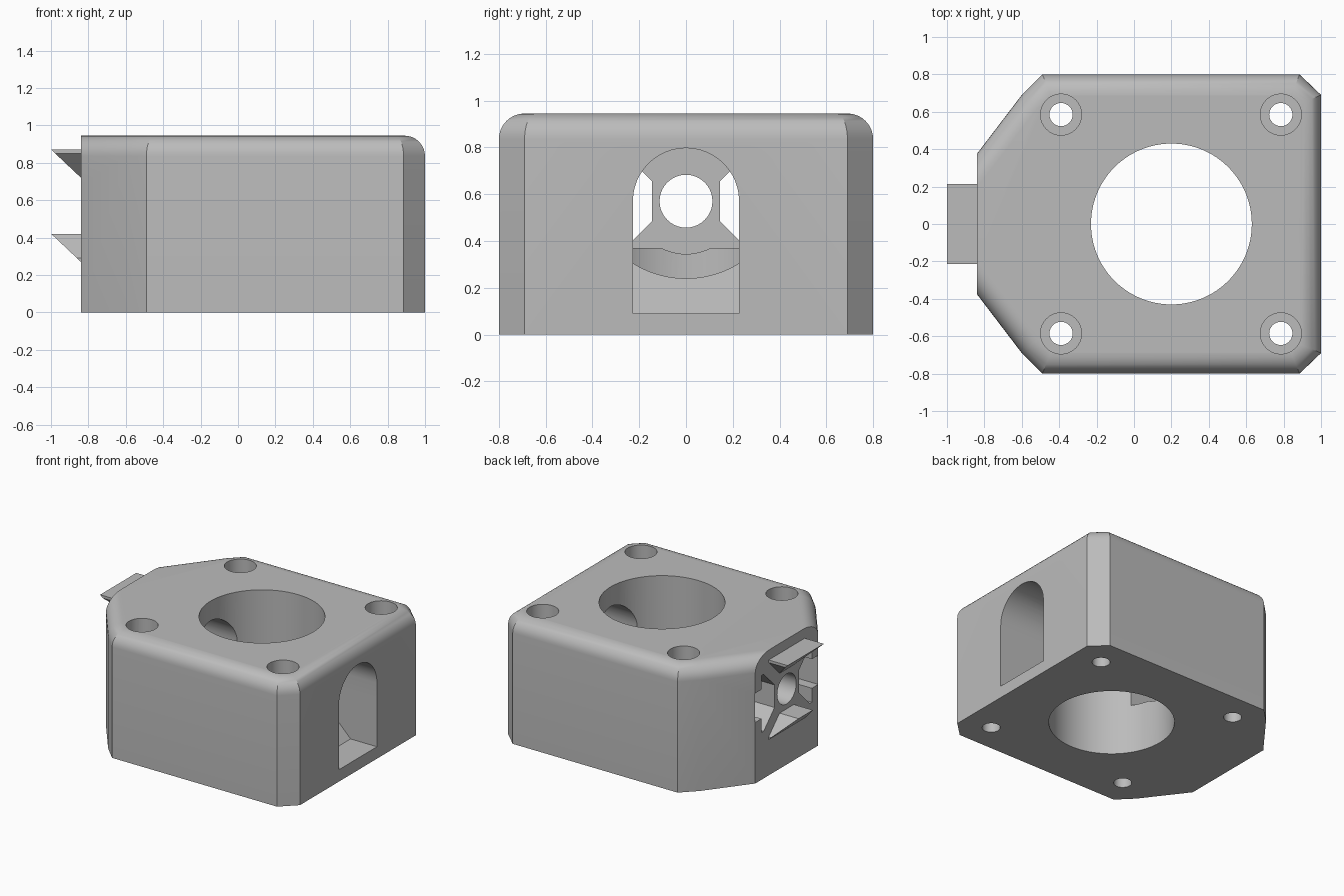
import bpy, bmesh, math
from mathutils import Matrix, Vector

if "Cube" in bpy.data.objects:
    bpy.data.objects.remove(bpy.data.objects["Cube"], do_unlink=True)

grey = bpy.data.materials.new("plain grey")
grey.use_nodes = True
colour = (0.5, 0.5, 0.5, 1)
grey.diffuse_color = colour
grey.node_tree.nodes["Principled BSDF"].inputs["Base Color"].default_value = colour

HEIGHT, MID = 0.945, 0.57      # body height, height of the cross axis
BORE_X, LEFT_X = 0.2, -0.84


def finish(name, bm):
    bmesh.ops.recalc_face_normals(bm, faces=bm.faces)
    mesh = bpy.data.meshes.new(name)
    bm.to_mesh(mesh)
    bm.free()
    mesh.materials.append(grey)
    ob = bpy.data.objects.new(name, mesh)
    bpy.context.collection.objects.link(ob)
    return ob


def extrude(points, move):
    """Prism from a flat outline of 3D points."""
    bm = bmesh.new()
    face = bm.faces.new([bm.verts.new(p) for p in points])
    out = bmesh.ops.extrude_face_region(bm, geom=[face])
    verts = [v for v in out["geom"] if isinstance(v, bmesh.types.BMVert)]
    bmesh.ops.translate(bm, verts=verts, vec=move)
    return bm


def circle(radius, count, start=0.0, sweep=math.tau):
    return [(radius * math.cos(start + sweep * i / count),
             radius * math.sin(start + sweep * i / count)) for i in range(count)]


def drill(x, y, radius, z0, z1, count=48):
    pts = [(x + a, y + b, z0) for a, b in circle(radius, count)]
    return extrude(pts, (0, 0, z1 - z0))


def along_x(outline, x0, x1):
    return extrude([(x0, y, z) for y, z in outline], (x1 - x0, 0, 0))


def arch(floor, radius=0.227):
    top = [(y, MID + z) for y, z in circle(radius, 24, 0, math.pi)]
    return top + [(-radius, MID), (-radius, floor), (radius, floor)]


def cut(ob, bm):
    cutter = finish("cutter", bm)
    cutter.hide_render = True
    mod = ob.modifiers.new("cut", "BOOLEAN")
    mod.operation, mod.solver, mod.object = "DIFFERENCE", "EXACT", cutter
    mesh = bpy.data.meshes.new_from_object(
        ob.evaluated_get(bpy.context.evaluated_depsgraph_get()))
    ob.modifiers.clear()
    ob.data = mesh
    bpy.data.objects.remove(cutter, do_unlink=True)


# Housing: chamfered outline with rounded top edges, sharp on the clip side
half = [(1, 0.69), (0.885, 0.8), (-0.49, 0.8), (-0.6, 0.69), (LEFT_X, 0.375)]
outline = half + [(x, -y) for x, y in reversed(half)]
bm = extrude([(x, y, 0) for x, y in outline], (0, 0, HEIGHT))
rim = [e for e in bm.edges
       if all(v.co.z > 0.9 for v in e.verts)
       and not all(v.co.x < LEFT_X + 0.01 for v in e.verts)]
bmesh.ops.bevel(bm, geom=rim, offset=0.11, segments=8, profile=0.5, affect="EDGES")
housing = finish("housing", bm)

# Main vertical bore
cut(housing, drill(BORE_X, 0, 0.43, -0.1, 1.1, 96))

# Screw holes with deep counterbores
for x in (-0.39, 0.785):
    for y in (-0.585, 0.585):
        cut(housing, drill(x, y, 0.062, -0.1, 1.1, 32))
        cut(housing, drill(x, y, 0.11, 0.2, 1.1, 32))

# Arched side passage: upper part, then the sloping floor below it
cut(housing, along_x(arch(0.36), BORE_X, 1.1))
slope = [(1.1, 0.09), (0.78, 0.09), (0.51, 0.36), (0.51, 0.45), (1.1, 0.45)]
cut(housing, extrude([(x, -0.227, z) for x, z in slope], (0, 0.454, 0)))

# Pocket behind the slotted wall, with a round channel through its floor
WALL_X = -0.65
cut(housing, along_x(arch(0.37), WALL_X, BORE_X))
cut(housing, along_x([(y, MID + z) for y, z in circle(0.226, 48)], WALL_X, BORE_X))

# Centre hole and the two side slots of the wall
cut(housing, along_x([(y, MID + z) for y, z in circle(0.113, 40)], -0.95, BORE_X))
slot = [(0.145, 0.085), (0.275, 0.215), (0.3, 0.215), (0.3, 0.11), (0.376, 0.11)]
slot += [(y, -z) for y, z in reversed(slot)]
for side in (-1, 1):
    cut(housing, along_x([(side * y, MID + z) for y, z in slot], -0.95, WALL_X + 0.01))

# Clip lips: slot shaped tongues sloping back to the wall underneath
for name, side in (("upper_clip", 1), ("lower_clip", -1)):
    bottom = 0.72 if side > 0 else 0.27
    bm = bmesh.new()
    for away, width in ((0.15, 0.085), (0.28, 0.215), (0.3, 0.215)):
        z = MID + side * away
        reach = LEFT_X - min(0.16, max(0, z - bottom) * 1.06)
        for x in (LEFT_X + 0.01, reach):
            for y in (-width, width):
                bm.verts.new((x, y, z))
    bmesh.ops.remove_doubles(bm, verts=bm.verts, dist=0.0005)
    bmesh.ops.convex_hull(bm, input=bm.verts)
    finish(name, bm)

# Smooth the curved walls, keep the edges sharp
bpy.ops.object.select_all(action="DESELECT")
housing.select_set(True)
bpy.context.view_layer.objects.active = housing
bpy.ops.object.shade_smooth_by_angle(angle=math.radians(25))
